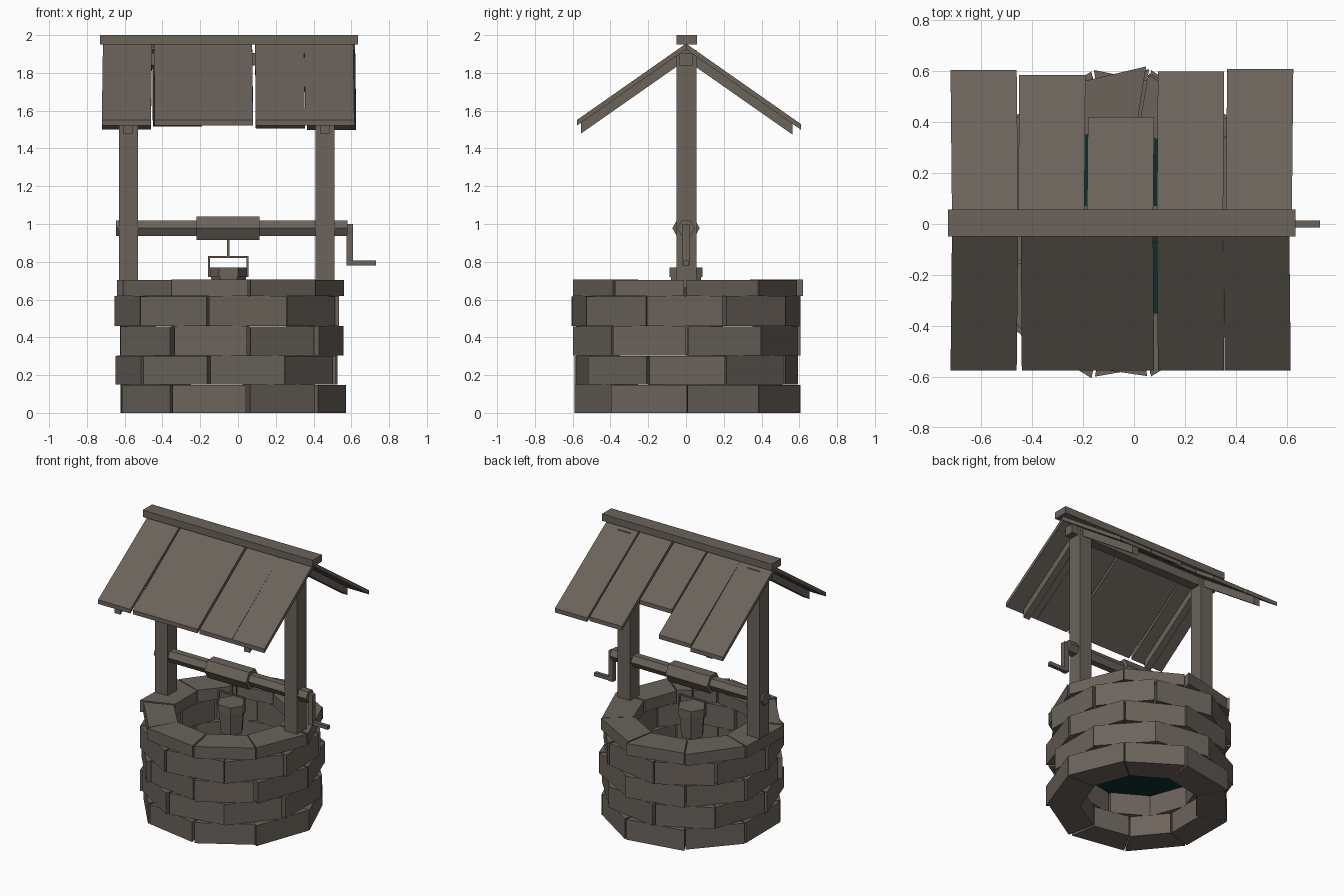
import bpy, bmesh, math, random
from mathutils import Matrix, Vector

if "Cube" in bpy.data.objects:
    bpy.data.objects.remove(bpy.data.objects["Cube"])

random.seed(4)
CX = -0.05            # centre of the well shaft in x


def material(name, rgb):
    m = bpy.data.materials.new(name)
    m.diffuse_color = (*rgb, 1)
    m.use_nodes = True
    m.node_tree.nodes["Principled BSDF"].inputs["Base Color"].default_value = m.diffuse_color
    return m


BROWN = material("weathered brown", (0.147, 0.125, 0.105))
WATER = material("dark teal water", (0.004, 0.030, 0.031))


def finish(name, bm, mat=BROWN):
    bmesh.ops.recalc_face_normals(bm, faces=bm.faces)
    me = bpy.data.meshes.new(name)
    bm.to_mesh(me)
    bm.free()
    me.materials.append(mat)
    ob = bpy.data.objects.new(name, me)
    bpy.context.collection.objects.link(ob)
    return ob


def hexa(bm, low, high):
    """Six-sided block from four lower and four upper corners."""
    lo = [bm.verts.new(p) for p in low]
    hi = [bm.verts.new(p) for p in high]
    bm.faces.new(lo[::-1])
    bm.faces.new(hi)
    for i in range(4):
        j = (i + 1) % 4
        bm.faces.new((lo[i], lo[j], hi[j], hi[i]))


def add_box(bm, x0, x1, y0, y1, z0, z1):
    q = [(x0, y0), (x1, y0), (x1, y1), (x0, y1)]
    hexa(bm, [(x, y, z0) for x, y in q], [(x, y, z1) for x, y in q])


def box(name, *dims):
    bm = bmesh.new()
    add_box(bm, *dims)
    return finish(name, bm)


def prism(bm, r0, r1, depth, mtx, n=6):
    bmesh.ops.create_cone(bm, cap_ends=True, segments=n, radius1=r0, radius2=r1,
                          depth=depth, matrix=mtx)


# Stone courses: nine blocks each, joints staggered by half a block
def jit(a):
    return random.uniform(-a, a)


def course(name, z0, z1, start, r_in, r_out):
    bm = bmesh.new()
    for i in range(9):
        a0 = math.radians(start + 40 * i + 0.5 + jit(0.8))
        a1 = math.radians(start + 40 * (i + 1) - 0.5 + jit(0.8))
        push = jit(0.008)
        ro0, ro1 = r_out + push + jit(0.013), r_out + push + jit(0.013)
        ri = r_in + jit(0.01)
        q = [(ro0, a0), (ro1, a1), (ri, a1), (ri, a0)]
        xy = [(CX + r * math.sin(a), -r * math.cos(a)) for r, a in q]
        top = z1 - random.uniform(0.0, 0.004)
        hexa(bm, [(x, y, z0) for x, y in xy], [(x, y, top) for x, y in xy])
    return finish(name, bm)


levels = [0, 0.15, 0.305, 0.46, 0.62]
for k in range(4):
    course(f"stone_course_{k + 1}", levels[k], levels[k + 1],
           -30 if k % 2 == 0 else -10, 0.40, 0.605)
course("stone_rim", 0.62, 0.707, -30, 0.39, 0.61)

# Water surface
bm = bmesh.new()
prism(bm, 0.5, 0.5, 0.006, Matrix.Translation((CX, 0, 0.307)), 18)
finish("water", bm, WATER)

# Posts and the beams of the roof
box("left_post", -0.63, -0.53, -0.05, 0.055, 0.66, 1.92)
box("right_post", 0.41, 0.51, -0.05, 0.055, 0.66, 1.92)
box("ridge_beam", -0.67, 0.56, -0.035, 0.035, 1.84, 1.905)
box("ridge_cap", -0.73, 0.635, -0.05, 0.057, 1.95, 2.0)

SLOPE = 0.70
RIDGE = 1.955


def sloped(bm, x0, x1, s, y0, y1, drop, thick, skew=0.0):
    """Bar lying along the roof slope on side s (-1 front, +1 back)."""
    def corners(d):
        return [(x0, s * y0, RIDGE - SLOPE * y0 - d), (x1, s * y0, RIDGE - SLOPE * y0 - d),
                (x1 + skew, s * y1, RIDGE - SLOPE * y1 - d),
                (x0 + skew, s * y1, RIDGE - SLOPE * y1 - d)]
    hexa(bm, corners(drop + thick), corners(drop))


bm = bmesh.new()
for x0 in (-0.605, 0.435):
    for s, end in ((-1, 0.555), (1, 0.565)):
        sloped(bm, x0, x0 + 0.05, s, 0, end, 0.03, 0.057)
finish("rafters", bm)

# Roof planks; one at the back is broken short
back_ends = (0.605, 0.585, 0.42, 0.60, 0.61)
for side, s, ends in (("front", -1, (0.576,) * 5), ("back", 1, back_ends)):
    bm = bmesh.new()
    starts = ((-0.715, -0.445, -0.185, 0.09, 0.35) if s < 0 else
              (-0.715, -0.455, -0.185, 0.09, 0.36))
    for x, end, skew in zip(starts, ends, (-0.006, 0.004, 0.004, 0.004, 0.006)):
        sloped(bm, x, x + 0.26, s, 0, end, 0, 0.03, skew)
    finish(f"{side}_roof_planks", bm)

# Windlass: axle, drum and crank
def along_x(x0, x1):
    return Matrix.Translation(((x0 + x1) / 2, 0, 0.978)) @ Matrix.Rotation(math.pi / 2, 4, 'Y') \
        @ Matrix.Rotation(math.pi / 2, 4, 'Z')


for name, r, x0, x1 in (("axle", 0.047, -0.645, 0.58), ("drum", 0.0725, -0.22, 0.115)):
    bm = bmesh.new()
    prism(bm, r, r, x1 - x0, along_x(x0, x1))
    # turn so that two corners point along y
    if max(v.co.z for v in bm.verts) - 0.978 > r * 0.95:
        bmesh.ops.rotate(bm, verts=bm.verts, cent=Vector((0, 0, 0.978)),
                         matrix=Matrix.Rotation(math.pi / 6, 3, 'X'))
    finish(name, bm)

bm = bmesh.new()
add_box(bm, 0.575, 0.61, -0.018, 0.018, 0.78, 1.0)
add_box(bm, 0.61, 0.73, -0.013, 0.013, 0.78, 0.806)
finish("crank", bm)

# Rope, bucket and its handle
box("rope", -0.058, -0.044, -0.007, 0.007, 0.825, 0.93)

bm = bmesh.new()
prism(bm, 0.08, 0.093, 0.17, Matrix.Translation((CX, 0, 0.645)))
prism(bm, 0.1, 0.1, 0.05, Matrix.Translation((CX, 0, 0.745)))
if max(v.co.y for v in bm.verts) > 0.095:
    bmesh.ops.rotate(bm, verts=bm.verts, cent=Vector((CX, 0, 0)),
                     matrix=Matrix.Rotation(math.pi / 6, 3, 'Z'))
finish("bucket", bm)

bm = bmesh.new()
add_box(bm, -0.158, -0.148, -0.007, 0.007, 0.72, 0.83)
add_box(bm, 0.046, 0.056, -0.007, 0.007, 0.72, 0.83)
add_box(bm, -0.148, 0.046, -0.007, 0.007, 0.82, 0.83)
finish("bucket_handle", bm)
